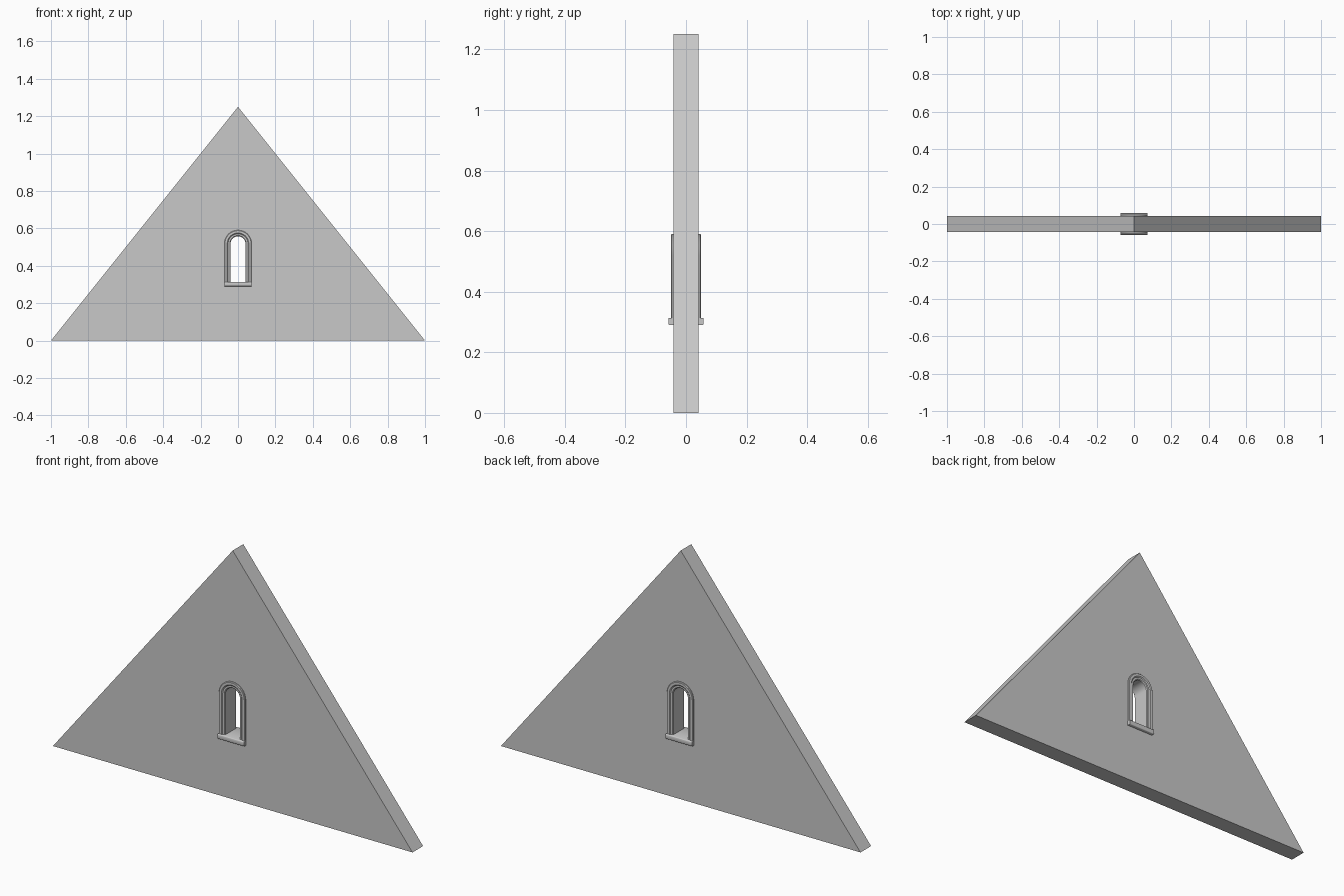
import bpy, bmesh, math

cube = bpy.data.objects.get("Cube")
if cube:
    bpy.data.objects.remove(cube, do_unlink=True)

stone = bpy.data.materials.new("light grey stone")
stone.use_nodes = True
grey = (0.58, 0.58, 0.58, 1)
stone.diffuse_color = grey
stone.node_tree.nodes["Principled BSDF"].inputs["Base Color"].default_value = grey

SPRING = 0.518   # height where the arch begins
BASE = 0.30      # foot of the window jambs
STEPS = 16


def finish(name, bm):
    bmesh.ops.recalc_face_normals(bm, faces=bm.faces[:])
    mesh = bpy.data.meshes.new(name)
    bm.to_mesh(mesh)
    bm.free()
    mesh.materials.append(stone)
    obj = bpy.data.objects.new(name, mesh)
    bpy.context.collection.objects.link(obj)
    return obj


def arch(r):
    """Outline of a round-headed window, from right foot to left foot."""
    head = [(r * math.cos(math.pi * i / STEPS), SPRING + r * math.sin(math.pi * i / STEPS))
            for i in range(STEPS + 1)]
    return [(r, BASE)] + head + [(-r, BASE)]


def prism(name, outline, half_depth):
    """Extrude an x-z outline evenly to both sides of y = 0."""
    bm = bmesh.new()
    face = bm.faces.new([bm.verts.new((x, -half_depth, z)) for x, z in outline])
    ext = bmesh.ops.extrude_face_region(bm, geom=[face])["geom"]
    moved = [v for v in ext if isinstance(v, bmesh.types.BMVert)]
    bmesh.ops.translate(bm, verts=moved, vec=(0, 2 * half_depth, 0))
    return finish(name, bm)


def smooth(obj, degrees):
    bpy.ops.object.select_all(action='DESELECT')
    obj.select_set(True)
    bpy.context.view_layer.objects.active = obj
    bpy.ops.object.shade_smooth_by_angle(angle=math.radians(degrees))


# Triangular gable wall with the window cut through it
wall = prism("gable_wall", [(-1, 0), (1, 0), (0, 1.25)], 0.042)
cutter = prism("window_cutter", arch(0.055), 0.2)
cut = wall.modifiers.new("window_opening", 'BOOLEAN')
cut.operation = 'DIFFERENCE'
cut.solver = 'EXACT'
cut.object = cutter
bpy.context.view_layer.objects.active = wall
bpy.ops.object.modifier_apply(modifier=cut.name)
bpy.data.objects.remove(cutter, do_unlink=True)

# Moulded window surround: a (radius, depth) section swept round the arch
front = [(0.073, -0.047), (0.070, -0.050), (0.058, -0.050),
         (0.053, -0.046), (0.044, -0.046), (0.040, -0.042)]
section = front + [(r, -y) for r, y in reversed(front)]
bm = bmesh.new()
rails = [[bm.verts.new((x, y, z)) for x, z in arch(r)] for r, y in section]
for a, b in zip(rails, rails[1:] + rails[:1]):
    for i in range(len(a) - 1):
        bm.faces.new((a[i], a[i + 1], b[i + 1], b[i]))
for end in (0, -1):
    bm.faces.new([rail[end] for rail in rails])
smooth(finish("window_surround", bm), 30)

# Window sill running through the wall
bm = bmesh.new()
bmesh.ops.create_cube(bm, size=1)
bmesh.ops.scale(bm, verts=bm.verts[:], vec=(0.147, 0.116, 0.024))
bmesh.ops.translate(bm, verts=bm.verts[:], vec=(0, 0, 0.302))
long_edges = [e for e in bm.edges if abs(e.verts[0].co.x - e.verts[1].co.x) > 0.1]
bmesh.ops.bevel(bm, geom=long_edges, offset=0.004, segments=2, affect='EDGES', profile=0.5)
smooth(finish("window_sill", bm), 50)
